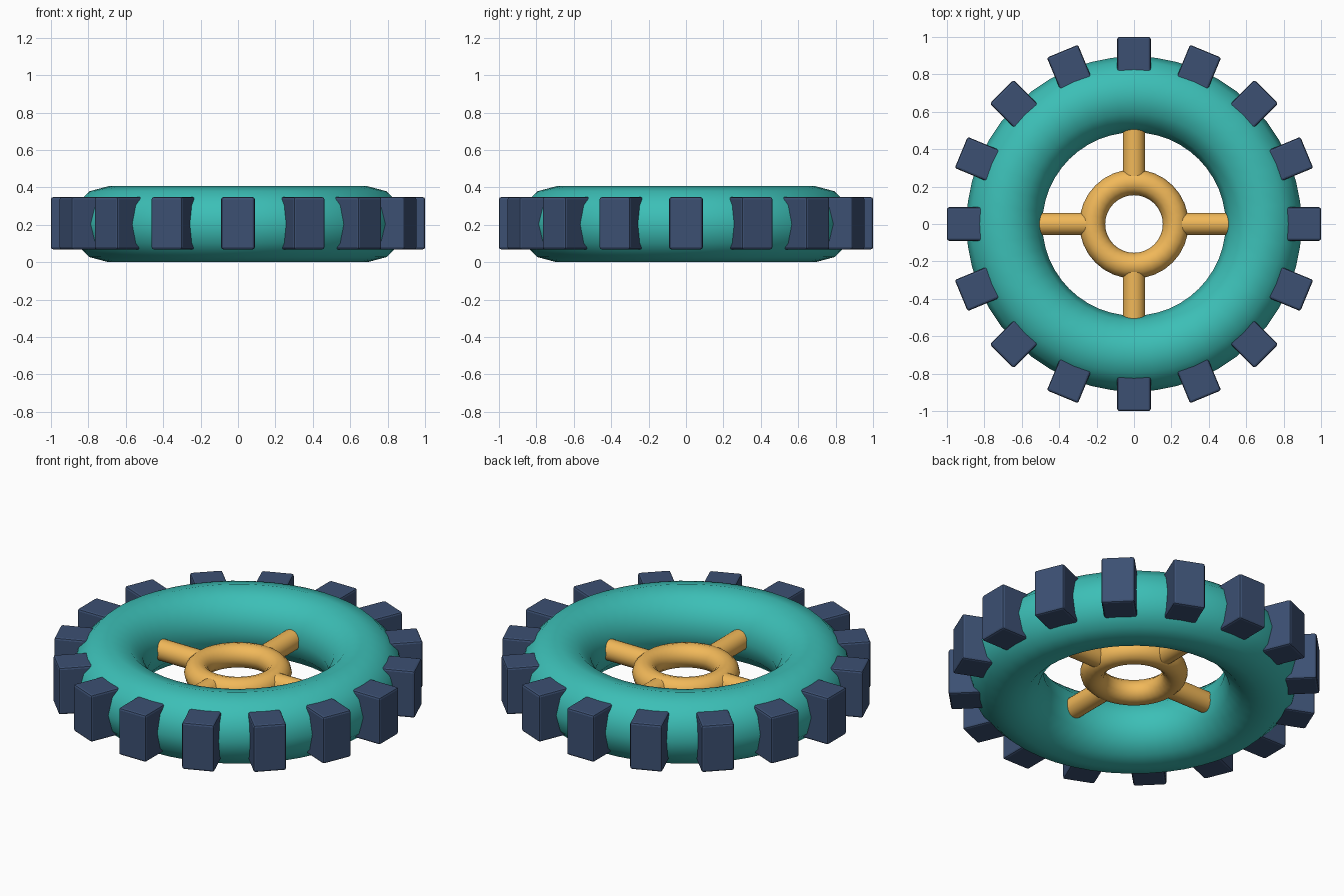
import bpy
from math import pi, cos, sin

if "Cube" in bpy.data.objects:
    bpy.data.objects.remove(bpy.data.objects["Cube"])

Z = 0.203  # height of the wheel's mid plane


def material(name, rgb):
    m = bpy.data.materials.new(name)
    m.diffuse_color = (*rgb, 1)
    m.use_nodes = True
    m.node_tree.nodes["Principled BSDF"].inputs["Base Color"].default_value = m.diffuse_color
    return m


teal = material("teal_rubber", (0.045, 0.52, 0.47))
gold = material("gold", (0.88, 0.48, 0.10))
navy = material("navy_tread", (0.045, 0.08, 0.17))


def finish(name, mat):
    ob = bpy.context.object
    ob.name = name
    ob.data.materials.append(mat)
    return ob


def ring(name, major, minor, segs, mat):
    bpy.ops.mesh.primitive_torus_add(major_radius=major, minor_radius=minor,
                                     major_segments=segs, minor_segments=12,
                                     location=(0, 0, Z))
    bpy.ops.object.shade_smooth()
    return finish(name, mat)


# Tire and hub rings
ring("tire", 0.693, 0.203, 48, teal)
ring("hub", 0.223, 0.069, 32, gold)

# Four round spokes joining hub and tire
for i in range(4):
    a = i * pi / 2
    r0, r1 = 0.22, 0.53
    mid = (r0 + r1) / 2
    bpy.ops.mesh.primitive_cylinder_add(vertices=24, radius=0.06, depth=r1 - r0,
                                        location=(mid * cos(a), mid * sin(a), Z),
                                        rotation=(0, pi / 2, a))
    bpy.ops.object.shade_smooth_by_angle(angle=pi / 6)
    finish(f"spoke_{i + 1}", gold)

# Sixteen tread blocks around the rim
for i in range(16):
    a = i * pi / 8
    bpy.ops.mesh.primitive_cube_add(size=1, location=(0.9 * cos(a), 0.9 * sin(a), Z + 0.005),
                                    rotation=(0, 0, a))
    ob = finish(f"tread_block_{i + 1}", navy)
    ob.scale = (0.2, 0.18, 0.28)
    bpy.ops.object.transform_apply(location=False, rotation=False, scale=True)
    bevel = ob.modifiers.new("soft_edges", 'BEVEL')
    bevel.width = 0.012
    bevel.segments = 2
